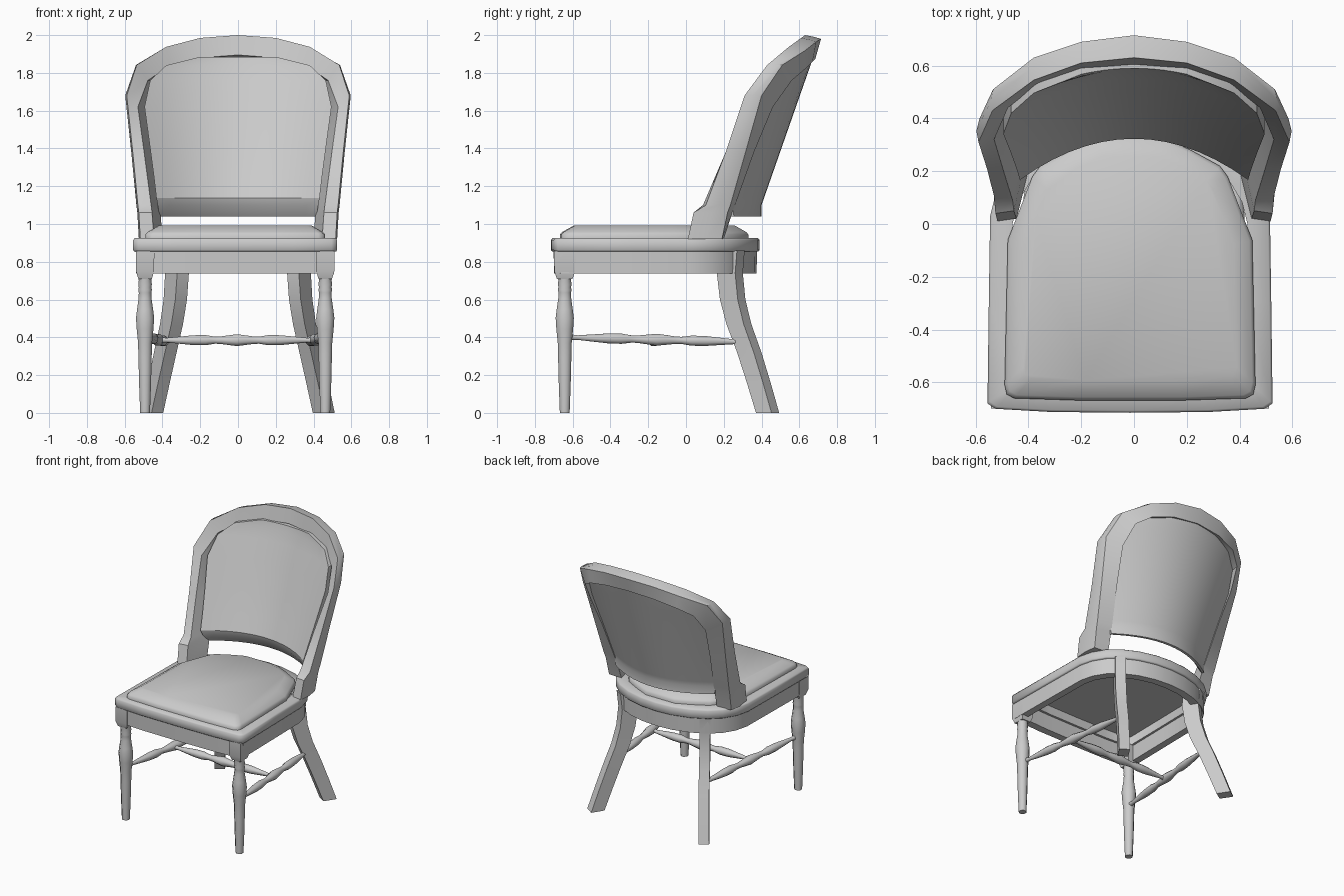
import bpy, bmesh, math
from mathutils import Vector

if "Cube" in bpy.data.objects:
    bpy.data.objects.remove(bpy.data.objects["Cube"])

def loft(name, rings, angle=30, cap=True, wrap=False):
    """Skin a list of equal-length closed rings of points."""
    bm = bmesh.new()
    vs = [[bm.verts.new(p) for p in r] for r in rings]
    n = len(rings[0])
    pairs = list(zip(vs, vs[1:])) + ([(vs[-1], vs[0])] if wrap else [])
    for a, b in pairs:
        for i in range(n):
            j = (i + 1) % n
            bm.faces.new((a[i], a[j], b[j], b[i]))
    if cap and not wrap:
        bm.faces.new(vs[0])
        bm.faces.new(vs[-1])
    bmesh.ops.recalc_face_normals(bm, faces=bm.faces)
    me = bpy.data.meshes.new(name)
    bm.to_mesh(me)
    bm.free()
    ob = bpy.data.objects.new(name, me)
    bpy.context.collection.objects.link(ob)
    bpy.context.view_layer.objects.active = ob
    bpy.ops.object.select_all(action='DESELECT')
    ob.select_set(True)
    bpy.ops.object.shade_smooth_by_angle(angle=math.radians(angle))
    return ob

def turned(name, a, b, profile, sides=8):
    """Turned spindle from a to b; profile is (fraction, radius)."""
    a, b = Vector(a), Vector(b)
    q = (b - a).to_track_quat('Z', 'Y')
    rings = []
    for t, r in profile:
        rings.append([a.lerp(b, t) + q @ Vector((r * math.cos(k), r * math.sin(k), 0))
                      for k in (2 * math.pi * (i + .5) / sides for i in range(sides))])
    return loft(name, rings, 50)

OFF = -0.015   # the seat sits slightly left of the back

def outline(half, z, s=1.0, cy=-0.16):
    """Full plan outline from its right half (front to back), scaled about (0, cy)."""
    pts = half + [(-x, y) for x, y in reversed(half) if x > 0]
    return [(x * s + OFF, cy + (y - cy) * s, z) for x, y in pts]

# seat rim, open in the middle under the cushion
plan = [(0, -.715), (.3, -.712), (.51, -.70), (.54, -.68), (.535, -.3), (.53, .03),
        (.505, .13), (.45, .22), (.37, .29), (.26, .345), (.13, .38), (0, .39)]
loft("seat_rim", [outline(plan, z, s) for z, s in
                  [(.855, .99), (.862, 1), (.915, 1), (.925, .985), (.925, .84), (.855, .84)]],
     60, wrap=True)

# apron ring below the rim
loft("apron", [outline(plan, .738, .97), outline(plan, .86, .975),
               outline(plan, .86, .87), outline(plan, .738, .87)], wrap=True)

# seat cushion
pad = [(.2, -.668), (.44, -.66), (.467, -.645), (.475, -.61), (.463, -.06), (.42, .05),
       (.37, .18), (.34, .22), (.23, .28), (.12, .33)]
loft("seat_cushion", [outline(pad, z, s) for z, s in
                      [(.92, 1), (.945, 1), (.958, .975), (.993, .85)]], 60)

# front legs: square block and turned shaft
shaft = [(0, .028), (.2, .034), (.4, .038), (.5, .04), (.6, .048), (.68, .052),
         (.74, .046), (.82, .037), (.86, .036), (.88, .039), (.90, .036), (.92, .039),
         (.95, .036), (1, .046)]
for side, sx in (("left", -1), ("right", 1)):
    x, y = OFF + sx * .477, -.642
    turned(f"front_leg_{side}", (x, y, 0), (x, y, .74), shaft)
    loft(f"front_leg_block_{side}",
         [[(x + a * w, y + b * w * 1.15, z) for a, b in ((-1, -1), (1, -1), (1, 1), (-1, 1))]
          for z, w in ((.71, .036), (.75, .048), (.858, .049))])

# rear legs: rectangular section sweeping diagonally outward
path = [(.33, .24, .86), (.323, .232, .74), (.332, .247, .6), (.352, .28, .47),
        (.385, .335, .32), (.42, .385, .16), (.454, .432, 0)]
d = Vector((.55, .835))
for side, sx in (("left", -1), ("right", 1)):
    rings = []
    for i, (x, y, z) in enumerate(path):
        w = .06 - .0018 * i
        rings.append([(sx * (x + a * w * d.x - b * .037 * d.y), y + a * w * d.y + b * .037 * d.x, z)
                      for a, b in ((-1, -1), (1, -1), (1, 1), (-1, 1))])
    loft(f"rear_leg_{side}", rings)

# H-shaped turned stretchers
bead = [(0, .018), (.05, .013), (.22, .028), (.3, .029), (.36, .02), (.4, .022), (.5, .034),
        (.6, .022), (.64, .02), (.7, .029), (.78, .028), (.95, .013), (1, .018)]
for side, sx in (("left", -1), ("right", 1)):
    turned(f"side_stretcher_{side}", (OFF + sx * .47, -.62, .40), (sx * .365, .31, .375), bead)
turned("cross_stretcher", (-.42, -.17, .385), (.41, -.17, .385), bead)

# back frame stations: outer x, z, inner x, z, then y of outer front/back, inner back/front
stations = [
    (.525, .92, .40, .92, .01, .17, .20, .02),
    (.533, 1.06, .41, 1.06, .04, .20, .245, .05),
    (.538, 1.10, .415, 1.10, .105, .215, .26, .09),
    (.565, 1.38, .452, 1.38, .21, .295, .36, .21),
    (.597, 1.68, .485, 1.62, .31, .38, .46, .32),
    (.54, 1.842, .455, 1.76, .43, .50, .56, .44),
    (.38, 1.938, .36, 1.84, .545, .63, .63, .535),
    (.2, 1.985, .2, 1.88, .61, .69, .67, .59),
    (0, 2.0, 0, 1.895, .63, .715, .685, .605)]

def section(s, sx):
    """Five-sided section: wide outer face, inner face turned towards the front."""
    xo, zo, xi, zi, of, ob, ib, fi = s
    k = 1 if zi < 1.7 else .5 if zi < 1.8 else 0      # strength of the side shaping
    drop = .02 * (zo > 1.9)
    return [(sx * (xo - .008 * k), of, zo),
            (sx * xo, of + (ob - of) * .6, zo - drop / 2),
            (sx * (xo - .012 * k), ob + .02 * k, zo - drop),
            (sx * xi, ib, zi - .02 * (zi > 1.8)),
            (sx * (xi + .045 * k), fi, zi)]

loft("back_frame", [section(s, 1) for s in stations] +
     [section(s, -1) for s in reversed(stations[:-1])], 40)

# curved back panel with a bevelled lower edge: z, half width, thickness
rows = [(1.04, .415, .02), (1.10, .425, .065), (1.137, .432, .09), (1.25, .445, .085),
        (1.4, .465, .08), (1.62, .495, .08), (1.76, .465, .08), (1.84, .38, .08), (1.885, .2, .085)]
N = 14
rings = []
for z, w, t in rows:
    rise = max(0, z - 1.1)
    xs = [w * (2 * i / N - 1) for i in range(N + 1)]
    back = [.40 + .35 * rise - (.85 - .37 * rise) * x * x for x in xs]
    rings.append([(x, y - t, z) for x, y in zip(xs, back)] +
                 [(x, y, z) for x, y in reversed(list(zip(xs, back)))])
loft("back_panel", rings, 32)
